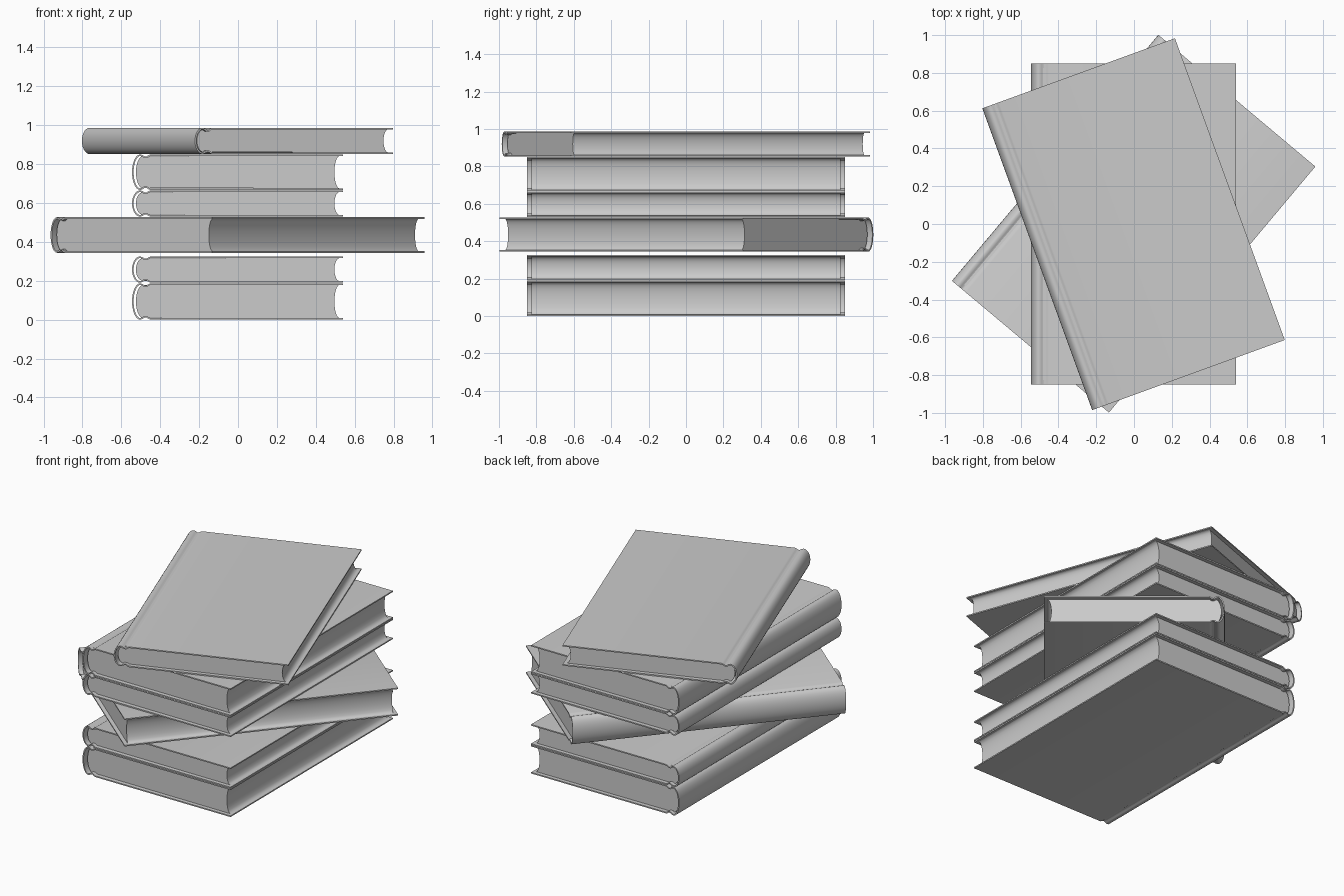
import bpy
import bmesh
from math import sin, cos, pi, radians
from mathutils import Vector

if "Cube" in bpy.data.objects:
    bpy.data.objects.remove(bpy.data.objects["Cube"])

grey = bpy.data.materials.new("plain grey")
grey.use_nodes = True
grey.diffuse_color = (0.6, 0.6, 0.6, 1)
grey.node_tree.nodes["Principled BSDF"].inputs["Base Color"].default_value = (0.6, 0.6, 0.6, 1)

HALF_W, HALF_L, BOARD = 0.54, 0.85, 0.008


def prism(name, outline, half_length, z, angle):
    """Extrude an (x, z) outline along y, then place and turn it."""
    bm = bmesh.new()
    base = bm.faces.new([bm.verts.new((x, -half_length, h)) for x, h in outline])
    ext = bmesh.ops.extrude_face_region(bm, geom=[base])["geom"]
    moved = [v for v in ext if isinstance(v, bmesh.types.BMVert)]
    bmesh.ops.translate(bm, vec=(0, 2 * half_length, 0), verts=moved)
    bmesh.ops.recalc_face_normals(bm, faces=bm.faces)
    mesh = bpy.data.meshes.new(name)
    bm.to_mesh(mesh)
    bm.free()
    mesh.materials.append(grey)
    obj = bpy.data.objects.new(name, mesh)
    bpy.context.collection.objects.link(obj)
    obj.location.z = z
    obj.rotation_euler.z = radians(angle)
    bpy.ops.object.select_all(action="DESELECT")
    obj.select_set(True)
    bpy.context.view_layer.objects.active = obj
    bpy.ops.object.shade_smooth_by_angle(angle=radians(35))


def arc(x, depth, half_h, steps=14):
    """Half ellipse bulging towards -x, from top to bottom."""
    angles = [pi / 2 - pi * i / steps for i in range(steps + 1)]
    return [(x - depth * cos(a), half_h * sin(a)) for a in angles]


def thicken(path, t):
    """Closed outline: the path plus its copy moved inwards by t."""
    pts = [Vector(p) for p in path]
    inner = []
    for i, p in enumerate(pts):
        d = (pts[min(i + 1, len(pts) - 1)] - pts[max(i - 1, 0)]).normalized()
        inner.append(p + t * Vector((-d.y, d.x)))
    return pts + inner[::-1]


def book(name, bottom, top, angle):
    h = (top - bottom) / 2
    mid = bottom + h
    # Cover: board, hinge groove, rounded spine, mirrored below
    upper = [(HALF_W, h), (-0.45, h), (-0.46, h - 0.004), (-0.47, h - 0.011),
             (-0.48, h - 0.011), (-0.49, h - 0.004)]
    lower = [(x, -z) for x, z in reversed(upper)]
    prism(name + "_cover", thicken(upper + arc(-0.503, 0.042, h) + lower, BOARD),
          HALF_L, mid, angle)
    # Pages: rounded at the spine, hollow at the fore edge
    ph = h - BOARD
    fore = [(x, z) for x, z in reversed(arc(0.522, 0.026, ph, 10))]
    prism(name + "_pages", arc(-0.49, 0.035, ph - 0.002) + fore, HALF_L - 0.025, mid, angle)


# Stack from bottom to top: name, bottom, top, turn
for spec in [("bottom_book", 0, 0.187, 0),
             ("second_book", 0.19, 0.325, 0),
             ("turned_book", 0.344, 0.527, -40),
             ("fourth_book", 0.53, 0.665, 0),
             ("fifth_book", 0.667, 0.85, 0),
             ("top_book", 0.852, 0.987, 20)]:
    book(*spec)
